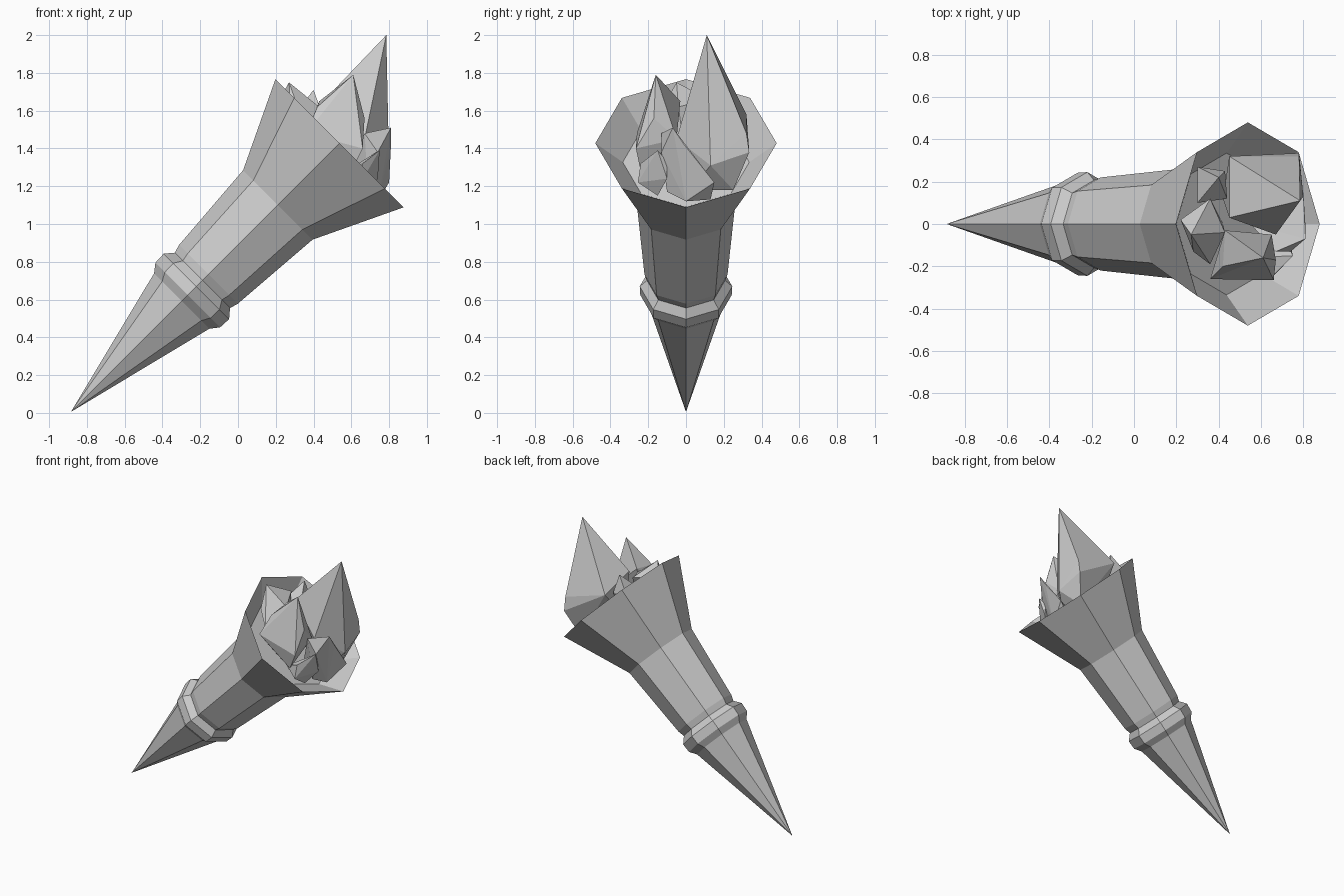
import bpy, bmesh, math
from mathutils import Vector

if "Cube" in bpy.data.objects:
    bpy.data.objects.remove(bpy.data.objects["Cube"])

SIDES = 8
TIP = Vector((-0.885, 0, 0.005))
AXIS = Vector((1, 0, 1)).normalized()
UP = Vector((-1, 0, 1)).normalized()
SIDE = Vector((0, 1, 0))


def finish(name, bm):
    bmesh.ops.recalc_face_normals(bm, faces=bm.faces)
    mesh = bpy.data.meshes.new(name)
    bm.to_mesh(mesh)
    bm.free()
    obj = bpy.data.objects.new(name, mesh)
    bpy.context.collection.objects.link(obj)
    return obj


def lathe(name, profile):
    """Turn (distance along axis, radius) points around the tilted axis."""
    bm = bmesh.new()
    rings = []
    for t, r in profile:
        c = TIP + AXIS * t
        if r == 0:
            rings.append([bm.verts.new(c)] * SIDES)
            continue
        ring = []
        for i in range(SIDES):
            a = 2 * math.pi * i / SIDES
            ring.append(bm.verts.new(c + UP * r * math.cos(a) + SIDE * r * math.sin(a)))
        rings.append(ring)
    for lo, hi in zip(rings, rings[1:]):
        for i in range(SIDES):
            j = (i + 1) % SIDES
            corners = list(dict.fromkeys((lo[i], lo[j], hi[j], hi[i])))
            bm.faces.new(corners)
    return finish(name, bm)


def crystal(name, *points):
    """Faceted shard: convex hull of its corners."""
    bm = bmesh.new()
    for p in points:
        bm.verts.new(p)
    bmesh.ops.convex_hull(bm, input=bm.verts)
    loose = [v for v in bm.verts if not v.link_faces]
    bmesh.ops.delete(bm, geom=loose, context='VERTS')
    return finish(name, bm)


# Pointed handle, collar, neck, flared mouth and recessed floor
lathe("pointed_holder", [
    (0, 0), (0.83, 0.207), (0.875, 0.242), (0.94, 0.245), (0.985, 0.207),
    (1.03, 0.22), (1.55, 0.26), (2.012, 0.48), (1.87, 0.335), (1.87, 0)])

# Tall main shard
crystal("tall_crystal",
        (.785, .11, 2.0), (.78, .335, 1.38), (.80, .13, 1.31), (.78, .32, 1.48),
        (.67, -.05, 1.45), (.45, .03, 1.65), (.45, .32, 1.58),
        (.70, .25, 1.18), (.66, .02, 1.18), (.42, .12, 1.35))

# Second shard on the near side
crystal("medium_crystal",
        (.61, -.16, 1.79), (.66, -.265, 1.40), (.67, -.17, 1.56), (.65, -.05, 1.45),
        (.43, -.03, 1.65), (.36, -.26, 1.48), (.42, -.20, 1.62), (.60, -.24, 1.28),
        (.42, -.12, 1.28))

# Small shards at the lower lip
crystal("lip_crystal",
        (.81, -.07, 1.51), (.67, -.13, 1.48), (.81, -.01, 1.42), (.80, .15, 1.22),
        (.72, .13, 1.13), (.74, 0, 1.12), (.69, -.10, 1.17), (.74, -.13, 1.38),
        (.55, 0, 1.25))
crystal("corner_crystal",
        (.75, -.15, 1.39), (.66, -.24, 1.32), (.65, -.255, 1.22), (.66, -.15, 1.15),
        (.74, -.10, 1.24), (.73, -.10, 1.33), (.52, -.16, 1.25))

# Low shards at the upper lip
crystal("upper_crystal",
        (.27, -.05, 1.75), (.22, .02, 1.66), (.36, .12, 1.66), (.43, -.04, 1.62),
        (.28, -.13, 1.60), (.36, -.19, 1.50), (.42, 0, 1.33))
crystal("far_crystal",
        (.40, .22, 1.71), (.30, .27, 1.58), (.43, .25, 1.58), (.44, .12, 1.60),
        (.30, .10, 1.58), (.42, .18, 1.35))
